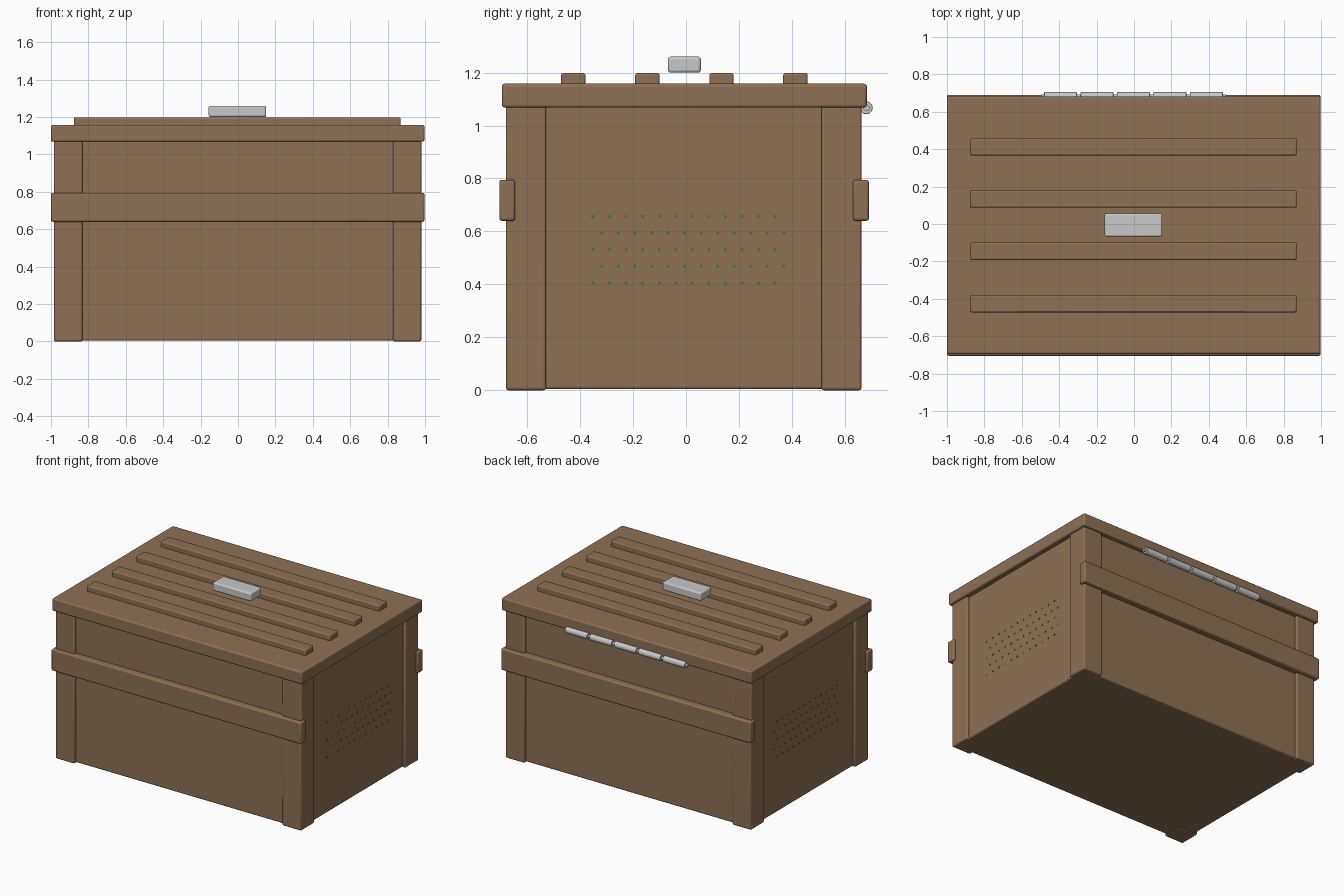
import bpy
import math

cube = bpy.data.objects.get("Cube")
if cube:
    bpy.data.objects.remove(cube, do_unlink=True)


def material(name, color):
    m = bpy.data.materials.new(name)
    m.use_nodes = True
    m.diffuse_color = (*color, 1)
    m.node_tree.nodes["Principled BSDF"].inputs["Base Color"].default_value = (*color, 1)
    return m


brown = material("brown wood", (0.27, 0.165, 0.09))
metal = material("light metal", (0.58, 0.58, 0.59))
green = material("green", (0.02, 0.2, 0.05))


def finish(ob, name, mat, bevel=0.0):
    ob.name = name
    ob.data.materials.append(mat)
    if bevel:
        mod = ob.modifiers.new("rounded edges", "BEVEL")
        mod.width = bevel
        mod.segments = 3
    bpy.ops.object.shade_smooth_by_angle(angle=math.radians(35))
    return ob


def box(name, low, high, mat, bevel=0.01):
    center = [(a + b) / 2 for a, b in zip(low, high)]
    bpy.ops.mesh.primitive_cube_add(size=1, location=center)
    ob = bpy.context.object
    ob.scale = [b - a for a, b in zip(low, high)]
    bpy.ops.object.transform_apply(location=False, rotation=False, scale=True)
    return finish(ob, name, mat, bevel)


def rod(name, x0, x1, y, z, radius, mat, sides=20, bevel=0.0):
    bpy.ops.mesh.primitive_cylinder_add(
        vertices=sides, radius=radius, depth=x1 - x0,
        location=((x0 + x1) / 2, y, z), rotation=(0, math.pi / 2, 0))
    return finish(bpy.context.object, name, mat, bevel)


# Crate body with recessed panels between corner posts
X0, X1, Y0, Y1 = -0.984, 0.98, -0.68, 0.663
POST, RECESS, TOP = 0.152, 0.02, 1.075
box("body", (X0 + RECESS, Y0 + RECESS, 0.004), (X1 - RECESS, Y1 - RECESS, TOP), brown)
for side, x in (("right", X0), ("left", X1 - POST)):
    for end, y in (("front", Y0), ("back", Y1 - POST)):
        box(f"{end}_{side}_post", (x, y, 0), (x + POST, y + POST, TOP), brown)

# Lid
box("lid", (-1, -0.695, 1.068), (0.997, 0.683, 1.158), brown)

# Front and back bands
for end, y in (("front", -0.705), ("back", 0.631)):
    box(f"{end}_band", (-1, y, 0.64), (0.997, y + 0.06, 0.795), brown)

# Raised slats on the lid
for i, y in enumerate((-0.426, -0.146, 0.134, 0.413)):
    box(f"lid_slat_{i + 1}", (-0.877, y - 0.046, 1.15), (0.87, y + 0.046, 1.198), brown, 0.008)

# Handle
box("handle", (-0.157, -0.068, 1.2), (0.151, 0.056, 1.26), metal, 0.01)

# Hinge barrels on a thin pin
HINGE_Y, HINGE_Z = 0.681, 1.067
for i in range(5):
    x = -0.481 + i * 0.195
    rod(f"hinge_barrel_{i + 1}", x, x + 0.176, HINGE_Y, HINGE_Z, 0.024, metal, bevel=0.003)
rod("hinge_pin", -0.495, 0.489, HINGE_Y, HINGE_Z, 0.012, metal)

# Staggered rows of small vent dots on both sides
for side, face in (("right", X0 + RECESS), ("left", X1 - RECESS)):
    for row in range(5):
        for col in range(12):
            y = -0.351 + col * 0.0625 + (row % 2) * 0.033
            z = 0.657 - row * 0.063
            rod(f"{side}_vent_{row + 1}_{col + 1}", face - 0.003, face + 0.003, y, z, 0.006, green, 8)
